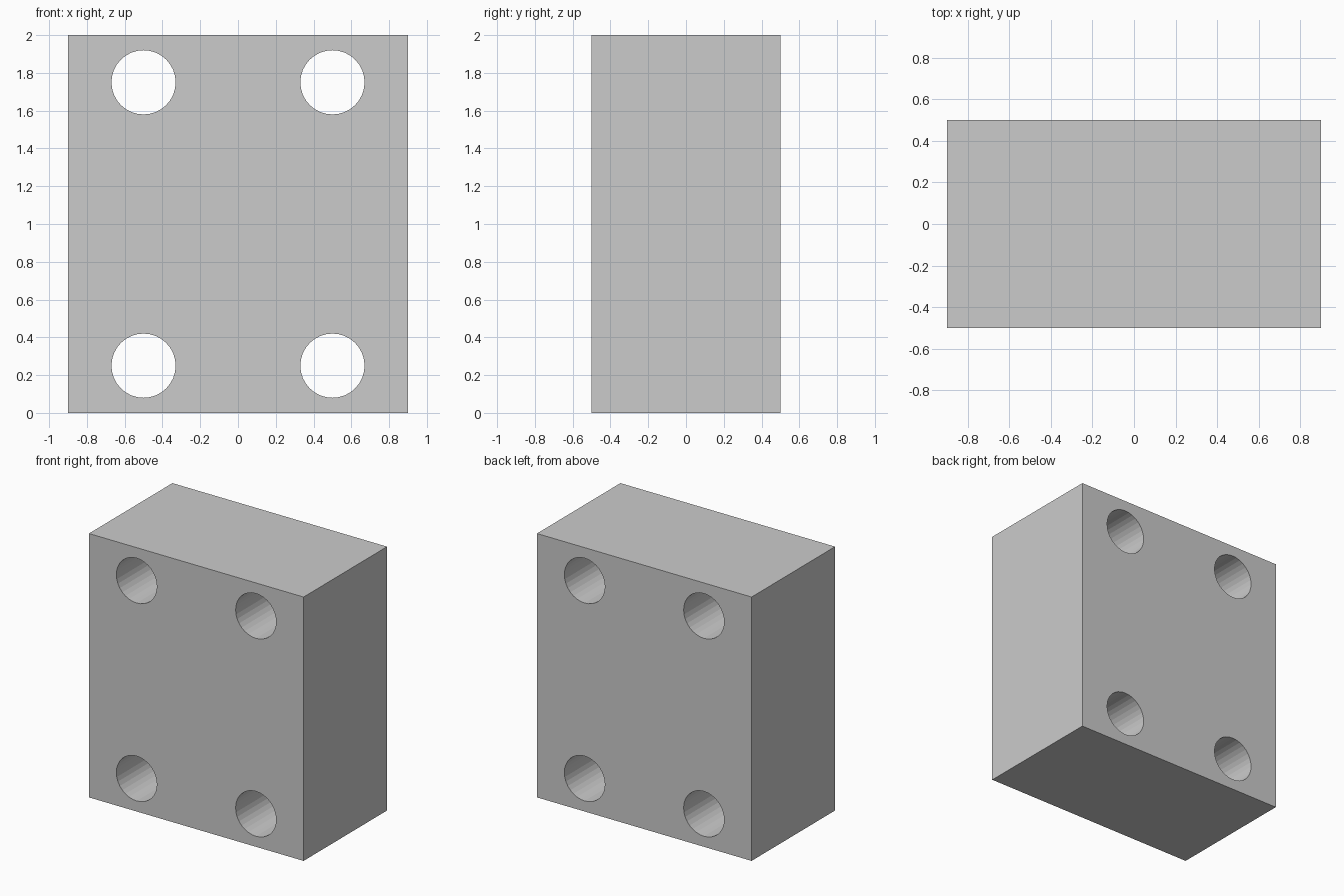
import bpy
import bmesh
from math import pi
from mathutils import Matrix

if "Cube" in bpy.data.objects:
    bpy.data.objects.remove(bpy.data.objects["Cube"])

WIDTH, DEPTH, HEIGHT = 1.8, 1.0, 2.0
HOLE_RADIUS, HOLE_X, HOLE_Z = 0.17, 0.5, 0.75
SIDES = 32


def make_object(name, bm):
    mesh = bpy.data.meshes.new(name)
    bm.to_mesh(mesh)
    bm.free()
    obj = bpy.data.objects.new(name, mesh)
    bpy.context.collection.objects.link(obj)
    return obj


# Rectangular block
bm = bmesh.new()
bmesh.ops.create_cube(bm, size=1, matrix=Matrix.Translation((0, 0, HEIGHT / 2))
                      @ Matrix.Diagonal((WIDTH, DEPTH, HEIGHT, 1)))
block = make_object("drilled_block", bm)

# Four cylinders that cut the through holes
bm = bmesh.new()
for sx in (-1, 1):
    for sz in (-1, 1):
        place = Matrix.Translation((sx * HOLE_X, 0, HEIGHT / 2 + sz * HOLE_Z))
        bmesh.ops.create_cone(bm, cap_ends=True, segments=SIDES,
                              radius1=HOLE_RADIUS, radius2=HOLE_RADIUS,
                              depth=DEPTH * 1.4,
                              matrix=place @ Matrix.Rotation(pi / 2, 4, 'X'))
cutter = make_object("hole_cutter", bm)
cutter.hide_render = True

# Cut the holes, then remove the cutter
mod = block.modifiers.new("holes", 'BOOLEAN')
mod.operation = 'DIFFERENCE'
mod.solver = 'EXACT'
mod.object = cutter
bpy.context.view_layer.objects.active = block
block.select_set(True)
bpy.ops.object.modifier_apply(modifier=mod.name)
bpy.data.objects.remove(cutter)
